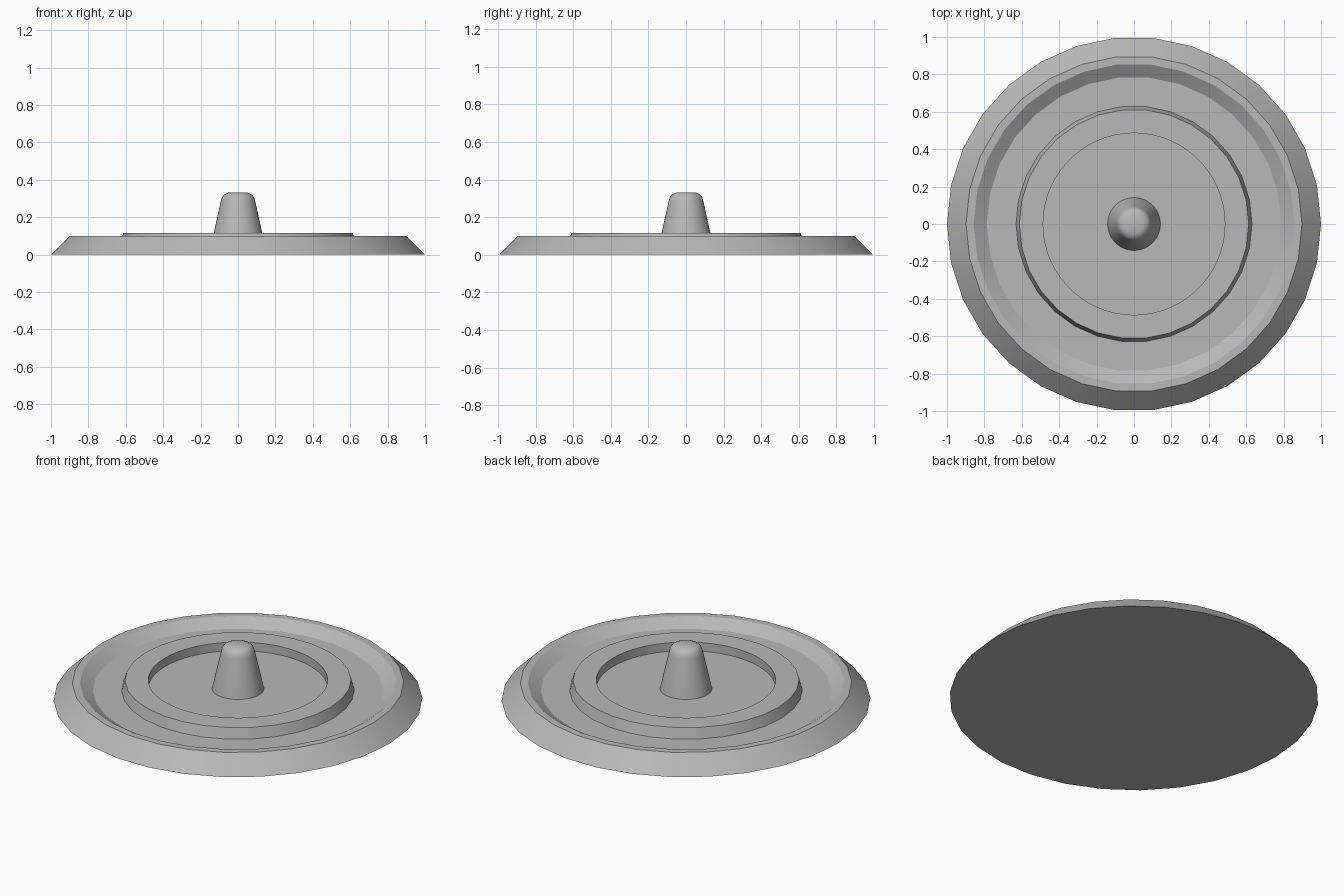
import bpy
import bmesh
import math

cube = bpy.data.objects.get("Cube")
if cube:
    bpy.data.objects.remove(cube, do_unlink=True)

grey = bpy.data.materials.new("plain grey")
grey.use_nodes = True
colour = (0.48, 0.48, 0.48, 1)
grey.diffuse_color = colour
grey.node_tree.nodes["Principled BSDF"].inputs["Base Color"].default_value = colour

STEPS = 60


def lathe(name, profile, close_bottom):
    """Spin (radius, height, faceted) points; faceted rings have half the sides."""
    bm = bmesh.new()
    rings = []
    for radius, height, faceted in profile:
        ring = []
        for i in range(STEPS):
            a = math.tau * i / STEPS
            r = radius * math.cos(math.tau / STEPS) if faceted and i % 2 else radius
            ring.append(bm.verts.new((r * math.cos(a), r * math.sin(a), height)))
        rings.append(ring)
    for low, high in zip(rings, rings[1:]):
        for i in range(STEPS):
            j = (i + 1) % STEPS
            bm.faces.new((low[i], low[j], high[j], high[i]))
    bm.faces.new(rings[-1])
    if close_bottom:
        bm.faces.new(rings[0][::-1])
    mesh = bpy.data.meshes.new(name)
    bm.to_mesh(mesh)
    bm.free()
    mesh.materials.append(grey)
    obj = bpy.data.objects.new(name, mesh)
    bpy.context.collection.objects.link(obj)
    bpy.ops.object.select_all(action="DESELECT")
    obj.select_set(True)
    bpy.context.view_layer.objects.active = obj
    bpy.ops.object.shade_smooth_by_angle(angle=math.radians(30))
    return obj


# Dish: sloped rim, groove, raised ring and round recessed floor
lathe("dish", [
    (1.0, 0, True), (0.898, 0.1, True),
    (0.857, 0.1, True), (0.787, 0.055, True),
    (0.631, 0.055, True), (0.613, 0.116, True),
    (0.486, 0.116, False), (0.486, 0.065, False),
], True)

# Centre knob: tapered post with a rounded shoulder and flat crown
lathe("centre_knob", [
    (0.141, 0.065, False), (0.092, 0.285, False),
    (0.086, 0.306, False), (0.074, 0.321, False),
    (0.05, 0.332, False),
], False)
